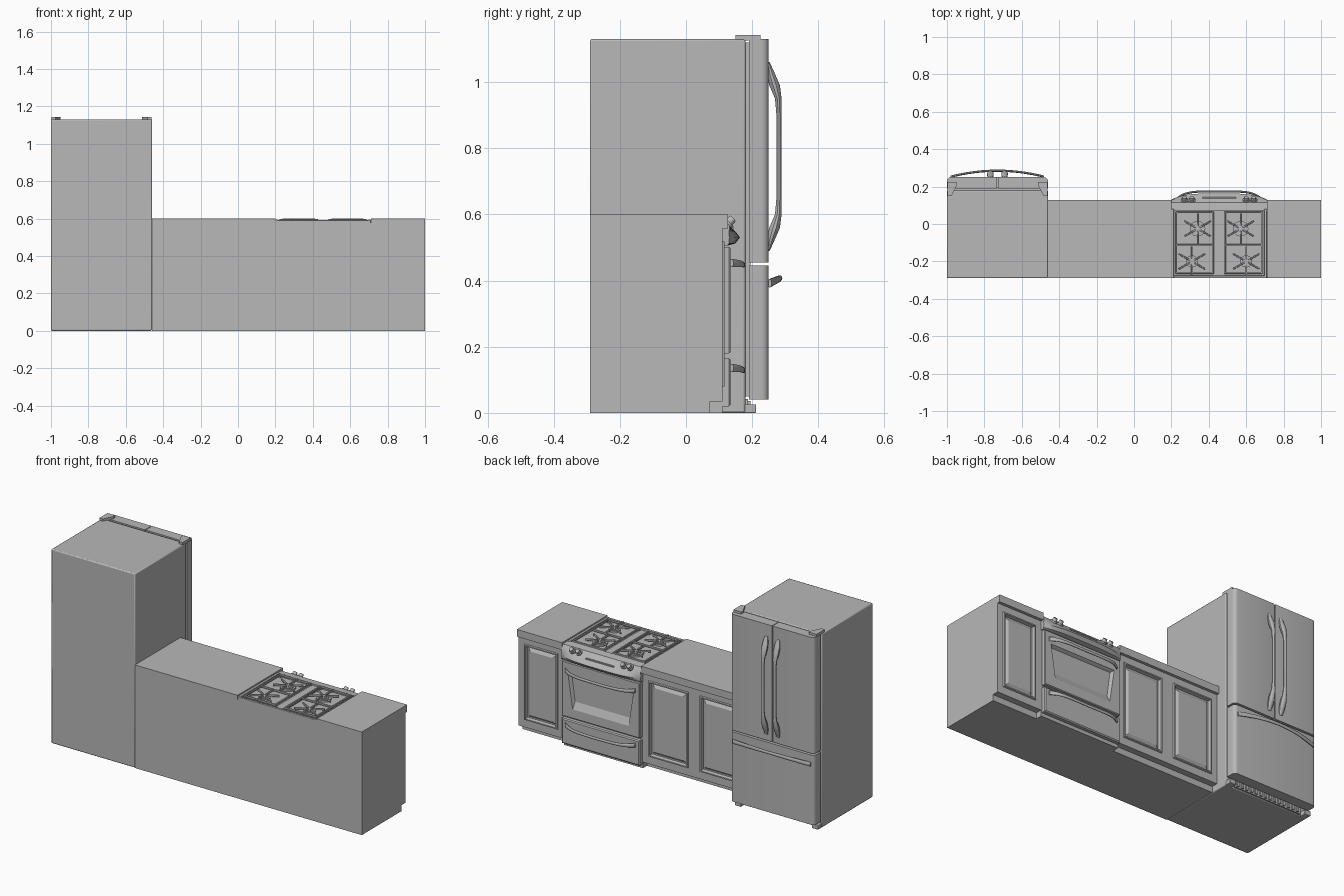
import bpy, bmesh, math
from mathutils import Matrix, Vector

if "Cube" in bpy.data.objects:
    bpy.data.objects.remove(bpy.data.objects["Cube"])

grey = bpy.data.materials.new("plain_grey")
grey.use_nodes = True
GREY = (0.48, 0.48, 0.48, 1)
grey.diffuse_color = GREY
grey.node_tree.nodes["Principled BSDF"].inputs["Base Color"].default_value = GREY


def finish(name, bm, smooth=False, bevel=0, segments=2):
    bmesh.ops.recalc_face_normals(bm, faces=bm.faces)
    mesh = bpy.data.meshes.new(name)
    bm.to_mesh(mesh)
    bm.free()
    mesh.materials.append(grey)
    ob = bpy.data.objects.new(name, mesh)
    bpy.context.collection.objects.link(ob)
    if bevel:
        mod = ob.modifiers.new("soft_edges", "BEVEL")
        mod.width, mod.segments = bevel, segments
    if smooth or bevel:
        bpy.ops.object.select_all(action="DESELECT")
        ob.select_set(True)
        bpy.context.view_layer.objects.active = ob
        bpy.ops.object.shade_smooth_by_angle(angle=math.radians(35))
    return ob


def box(name, x0, x1, y0, y1, z0, z1, bevel=0, turn=0):
    bm = bmesh.new()
    centre = Vector((x0 + x1, y0 + y1, z0 + z1)) / 2
    bmesh.ops.create_cube(bm, size=1, matrix=Matrix.Translation(centre)
                          @ Matrix.Rotation(turn, 4, "Z")
                          @ Matrix.Diagonal((x1 - x0, y1 - y0, z1 - z0, 1)))
    return finish(name, bm, bevel=bevel)


def loft(name, loops, smooth=False):
    """Skin a list of equal closed loops and cap both ends."""
    bm = bmesh.new()
    rings = [[bm.verts.new(p) for p in loop] for loop in loops]
    for a, b in zip(rings, rings[1:]):
        for i in range(len(a)):
            j = (i + 1) % len(a)
            bm.faces.new((a[i], a[j], b[j], b[i]))
    bm.faces.new(rings[0])
    bm.faces.new(rings[-1])
    return finish(name, bm, smooth)


def panel(name, steps):
    """Stepped rectangles facing +y: x0, x1, z0, z1, y, narrowing at the bottom."""
    return loft(name, [[(x0 + t, y, z0), (x1 - t, y, z0), (x1, y, z1), (x0, y, z1)]
                       for x0, x1, z0, z1, y, t in steps])


def bar(name, axis, stations):
    """Oval bar: each station is position, y, side offset, y radius, side radius."""
    loops = []
    for pos, y, side, ry, rs in stations:
        loop = []
        for k in range(10):
            a = math.tau * k / 10
            yy, ss = y + ry * math.cos(a), side + rs * math.sin(a)
            loop.append((pos, yy, ss) if axis == "x" else (ss, yy, pos))
        loops.append(loop)
    return loft(name, loops, True)


def cylinder(name, centre, radius, depth, tilt=0, top=1):
    bm = bmesh.new()
    bmesh.ops.create_cone(bm, cap_ends=True, segments=20, radius1=radius,
                          radius2=radius * top, depth=depth,
                          matrix=Matrix.Translation(centre) @ Matrix.Rotation(tilt, 4, "X"))
    return finish(name, bm, True)


def bow_handle(name, x0, x1, y, reach, z, lift, thick):
    stations = []
    for i in range(25):
        u = i / 12 - 1
        out = 1 - abs(u) ** 5
        flare = thick * (1 + 0.6 * abs(u) ** 3)
        stations.append(((x0 + x1) / 2 + u * (x1 - x0) / 2, y + reach * out, z + lift * (1 - u * u),
                         thick * 0.7, flare))
    bar(name, "x", stations)


BACK = -0.29

# Refrigerator cabinet, doors and drawer
box("fridge_body", -1, -0.46, BACK, 0.18, 0, 1.13, 0.006)
box("fridge_seal", -0.99, -0.47, 0.178, 0.195, 0.05, 1.12)


def fridge_front(name, x0, x1, z0, z1, round_left, round_right):
    left, right = 0.018 * round_left + 0.003, 0.018 * round_right + 0.003
    outline = [(x0, 0.19), (x1, 0.19)]
    for i in range(6):
        a = math.pi / 2 * i / 5
        outline.append((x1 - right + right * math.cos(a), 0.25 - right + right * math.sin(a)))
    for i in range(6):
        a = math.pi / 2 * (1 + i / 5)
        outline.append((x0 + left + left * math.cos(a), 0.25 - left + left * math.sin(a)))
    loft(name, [[(x, y, z) for x, y in outline] for z in (z0, z1)], True)


fridge_front("right_fridge_door", -1, -0.732, 0.455, 1.13, 1, 0)
fridge_front("left_fridge_door", -0.728, -0.46, 0.455, 1.13, 0, 1)
fridge_front("freezer_drawer", -1, -0.46, 0.04, 0.445, 1, 1)

# Refrigerator handles
half = [(0, 0.281, 0.008, 0.009), (0.13, 0.281, 0.008, 0.009), (0.175, 0.279, 0.010, 0.013),
        (0.215, 0.268, 0.016, 0.018), (0.25, 0.257, 0.012, 0.017), (0.285, 0.249, 0.004, 0.010)]
for name, x in (("right_door_handle", -0.768), ("left_door_handle", -0.692)):
    lower = [(0.775 - d, y, x, ry, rx) for d, y, ry, rx in reversed(half)]
    upper = [(0.775 + d, y, x, ry, rx) for d, y, ry, rx in half[1:]]
    bar(name, "z", lower + upper)
handle = []
for i in range(25):
    u = i / 12 - 1
    handle.append((-0.73 + 0.25 * u, 0.253 + 0.032 * (1 - u * u), 0.392 + 0.015 * (1 - u * u),
                   0.006, 0.009 + 0.004 * abs(u)))
bar("freezer_handle", "x", handle)

# Hinge covers, grille and feet
for side, x, inward in (("right", -0.998, 1), ("left", -0.462, -1)):
    cover = [(x, 0.15), (x + inward * 0.022, 0.15), (x + inward * 0.05, 0.205),
             (x + inward * 0.05, 0.225), (x, 0.225)]
    loft(side + "_hinge_cover", [[(a, b, z) for a, b in cover] for z in (1.125, 1.143)])
    box(side + "_fridge_foot", *sorted((x, x + inward * 0.04)), 0.17, 0.212, 0, 0.026, 0.003)
box("fridge_grille", -0.95, -0.51, 0.17, 0.187, 0.004, 0.042)
for i in range(14):
    x = -0.935 + i * 0.0305
    box("grille_fin", x, x + 0.014, 0.18, 0.195, 0.01, 0.036)

# Base cabinets with recessed panels
def cabinet(side, x0, x1, doors):
    box(side + "_cabinet_body", x0, x1, BACK, 0.09, 0.035, 0.56)
    box(side + "_toe_kick", x0, x1, BACK, 0.073, 0, 0.035)
    box(side + "_countertop", x0, x1, BACK, 0.127, 0.558, 0.6)
    width = (x1 - x0) / doors
    for i in range(doors):
        a, b = x0 + i * width, x0 + (i + 1) * width
        steps = [(a, b, 0.035, 0.558, 0.088, 0), (a, b, 0.035, 0.558, 0.11, 0)]
        for inset, y in ((0, 0.11), (0.003, 0.117), (0.010, 0.117), (0.014, 0.098),
                         (0.020, 0.098), (0.036, 0.109)):
            steps.append((a + 0.037 + inset, b - 0.037 - inset, 0.078 + inset, 0.52 - inset, y, 0))
        panel(side + "_cabinet_door", steps)


cabinet("middle", -0.46, 0.2, 2)
cabinet("left", 0.71, 1, 1)

# Range body, oven door and storage drawer
X0, X1 = 0.2, 0.71
MID = (X0 + X1) / 2
box("range_body", X0, X1, BACK, 0.11, 0, 0.572)
panel("oven_door", [(X0 + 0.004, X1 - 0.004, 0.18, 0.502, 0.108, 0),
                    (X0 + 0.004, X1 - 0.004, 0.18, 0.502, 0.130, 0),
                    (X0 + 0.008, X1 - 0.008, 0.184, 0.498, 0.135, 0),
                    (X0 + 0.045, X1 - 0.045, 0.235, 0.43, 0.135, 0.03),
                    (X0 + 0.058, X1 - 0.058, 0.275, 0.42, 0.117, 0.02)])
panel("storage_drawer", [(X0 + 0.004, X1 - 0.004, 0.02, 0.166, 0.108, 0),
                         (X0 + 0.004, X1 - 0.004, 0.02, 0.166, 0.130, 0),
                         (X0 + 0.010, X1 - 0.010, 0.026, 0.160, 0.135, 0)])
bow_handle("oven_handle", X0 + 0.03, X1 - 0.03, 0.138, 0.036, 0.453, -0.006, 0.008)
bow_handle("drawer_handle", X0 + 0.03, X1 - 0.03, 0.138, 0.036, 0.136, -0.008, 0.008)

# Bowed control panel
loops = []
for i in range(25):
    u = i / 12 - 1
    b = 0.032 * (1 - u ** 4)
    profile = [(0.07, 0.506), (0.125, 0.506), (0.130 + b * 0.6, 0.512), (0.131 + b, 0.530),
               (0.130 + b * 0.7, 0.545), (0.132, 0.565), (0.115, 0.588), (0.07, 0.592)]
    loops.append([(MID + u * (X1 - X0) / 2, y, z) for y, z in profile])
loft("control_panel", loops, True)
for dx in (-0.185, -0.145, 0.145, 0.185):
    cylinder("burner_knob_base", (MID + dx, 0.128, 0.575), 0.019, 0.008, math.radians(-48))
    cylinder("burner_knob", (MID + dx, 0.135, 0.581), 0.014, 0.022, math.radians(-48), 0.8)
keypad = box("keypad", MID - 0.09, MID + 0.09, 0.1365, 0.1445, 0.5545, 0.5605)
keypad.rotation_euler = (0, 0, 0)

# Cooktop tray and rims
box("cooktop_tray", X0, X1, BACK, 0.08, 0.565, 0.576)
for name, a, b in (("right_rim", X0, X0 + 0.014), ("left_rim", X1 - 0.014, X1)):
    box(name, a, b, BACK, 0.08, 0.57, 0.594, 0.003)
box("rear_rim", X0, X1, BACK, BACK + 0.014, 0.57, 0.592, 0.003)
box("cooktop_divider", MID - 0.03, MID + 0.03, BACK + 0.014, 0.072, 0.57, 0.582)

# Burners with radiating grate fingers
for sx in (-1, 1):
    for y, dx, r in ((-0.025, 0.115, 0.036), (-0.2, 0.145, 0.028)):
        cx = MID + sx * dx
        cylinder("burner_base", (cx, y, 0.580), r * 1.15, 0.012)
        cylinder("burner_cap", (cx, y, 0.588), r * 0.8, 0.008)
        for k in range(6):
            a = math.tau * (k + 0.5) / 6
            px, py = cx + 0.047 * math.cos(a), y + 0.047 * math.sin(a)
            box("grate_finger", px - 0.034, px + 0.034, py - 0.004, py + 0.004,
                0.589, 0.600, 0.002, a)
    # Grate outer frame
    a, b = sorted((MID + sx * 0.032, MID + sx * 0.228))
    for y in (-0.262, -0.112, 0.062):
        box("grate_cross_bar", a, b, y - 0.004, y + 0.004, 0.587, 0.598, 0.002)
    for x in (a, b):
        box("grate_long_bar", x - 0.004, x + 0.004, -0.266, 0.066, 0.587, 0.598, 0.002)
        for y in (-0.262, 0.062):
            box("grate_foot", x - 0.006, x + 0.006, y - 0.006, y + 0.006, 0.574, 0.592)
